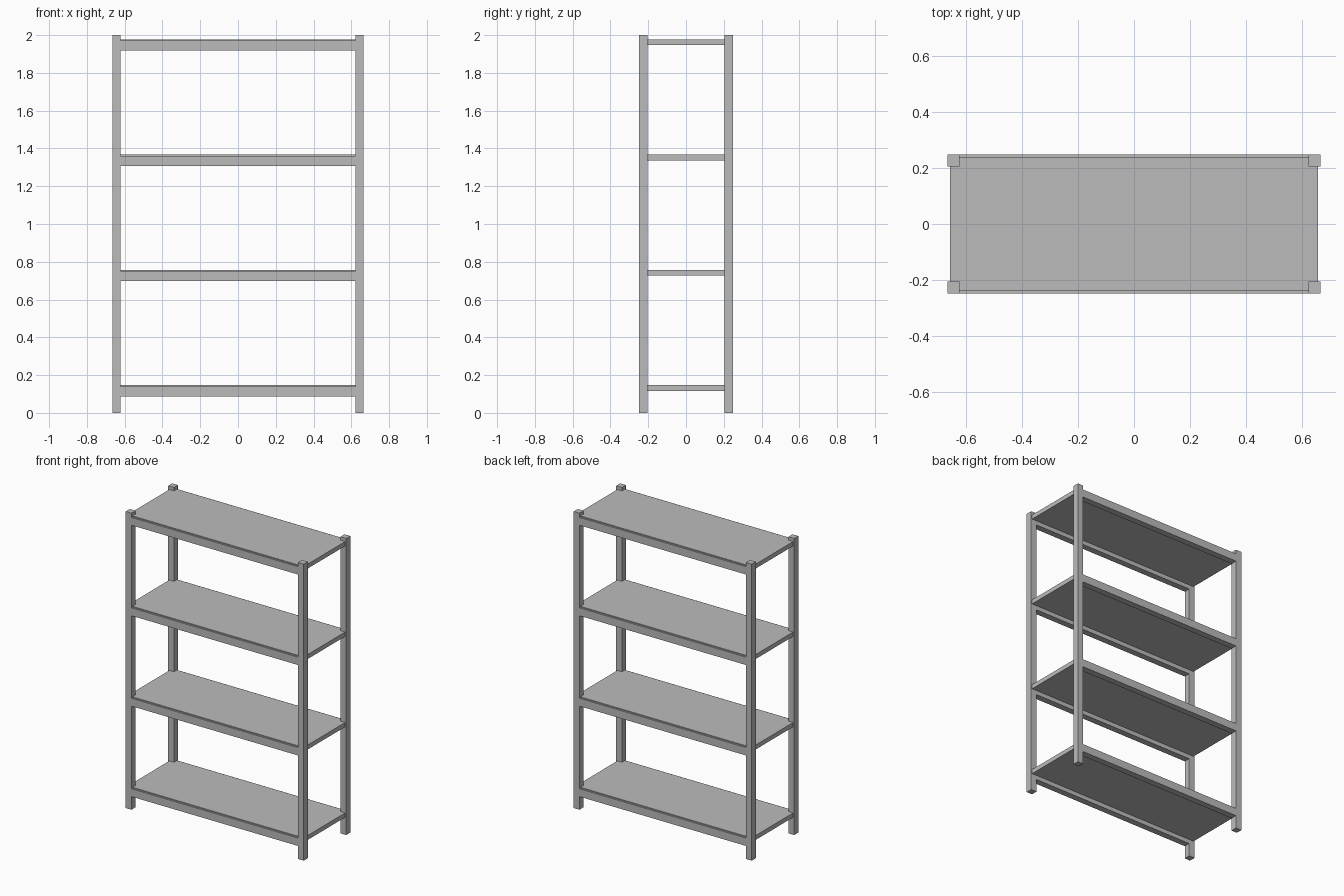
import bpy

if "Cube" in bpy.data.objects:
    bpy.data.objects.remove(bpy.data.objects["Cube"], do_unlink=True)

# Overall measurements
HALF_X, HALF_Y, HEIGHT = 0.664, 0.248, 2.0
POST = 0.043
SHELF_X, SHELF_Y = 0.656, 0.237
LEVELS = [0.088 + 0.61 * i for i in range(4)]
STEP, LIP, RISE = 0.029, 0.053, 0.059

# Single painted-metal grey
grey = bpy.data.materials.new("grey")
grey.use_nodes = True
colour = (0.5, 0.5, 0.5, 1)
grey.diffuse_color = colour
grey.node_tree.nodes["Principled BSDF"].inputs["Base Color"].default_value = colour


def extrude(name, profile, start, length, axis):
    """Extrude a closed 2D profile into a prism along x (y-z profile) or z (x-y profile)."""
    n = len(profile)
    verts = []
    for t in (start, start + length):
        verts += [(t, a, b) if axis == "x" else (a, b, t) for a, b in profile]
    faces = [tuple(reversed(range(n))), tuple(range(n, 2 * n))]
    faces += [(i, (i + 1) % n, n + (i + 1) % n, n + i) for i in range(n)]
    mesh = bpy.data.meshes.new(name)
    mesh.from_pydata(verts, [], faces)
    mesh.materials.append(grey)
    obj = bpy.data.objects.new(name, mesh)
    bpy.context.collection.objects.link(obj)
    return obj


def mirrored(profile, sx, sy):
    """Flip a profile, keeping its winding counter-clockwise."""
    flipped = [(a * sx, b * sy) for a, b in profile]
    return flipped if sx * sy > 0 else flipped[::-1]


# Four square corner posts
inner_x, inner_y = HALF_X - POST, HALF_Y - POST
post = [(inner_x, inner_y), (HALF_X, inner_y), (HALF_X, HALF_Y), (inner_x, HALF_Y)]
for sx, side in ((1, "left"), (-1, "right")):
    for sy, end in ((-1, "front"), (1, "back")):
        extrude(f"{end}_{side}_post", mirrored(post, sx, sy), 0, HEIGHT, "z")

for i, z in enumerate(LEVELS, 1):
    # Stepped beams with an outer lip that holds the shelf board
    beam = [(inner_y, z), (HALF_Y, z), (HALF_Y, z + LIP), (SHELF_Y, z + LIP),
            (SHELF_Y, z + STEP), (inner_y, z + STEP)]
    for sy, end in ((-1, "front"), (1, "back")):
        extrude(f"{end}_beam_{i}", mirrored(beam, sy, 1), -inner_x, 2 * inner_x, "x")

    # Shelf board resting on the beam steps
    board = [(-SHELF_Y, z + STEP), (SHELF_Y, z + STEP), (SHELF_Y, z + RISE), (-SHELF_Y, z + RISE)]
    extrude(f"shelf_board_{i}", board, -SHELF_X, 2 * SHELF_X, "x")
